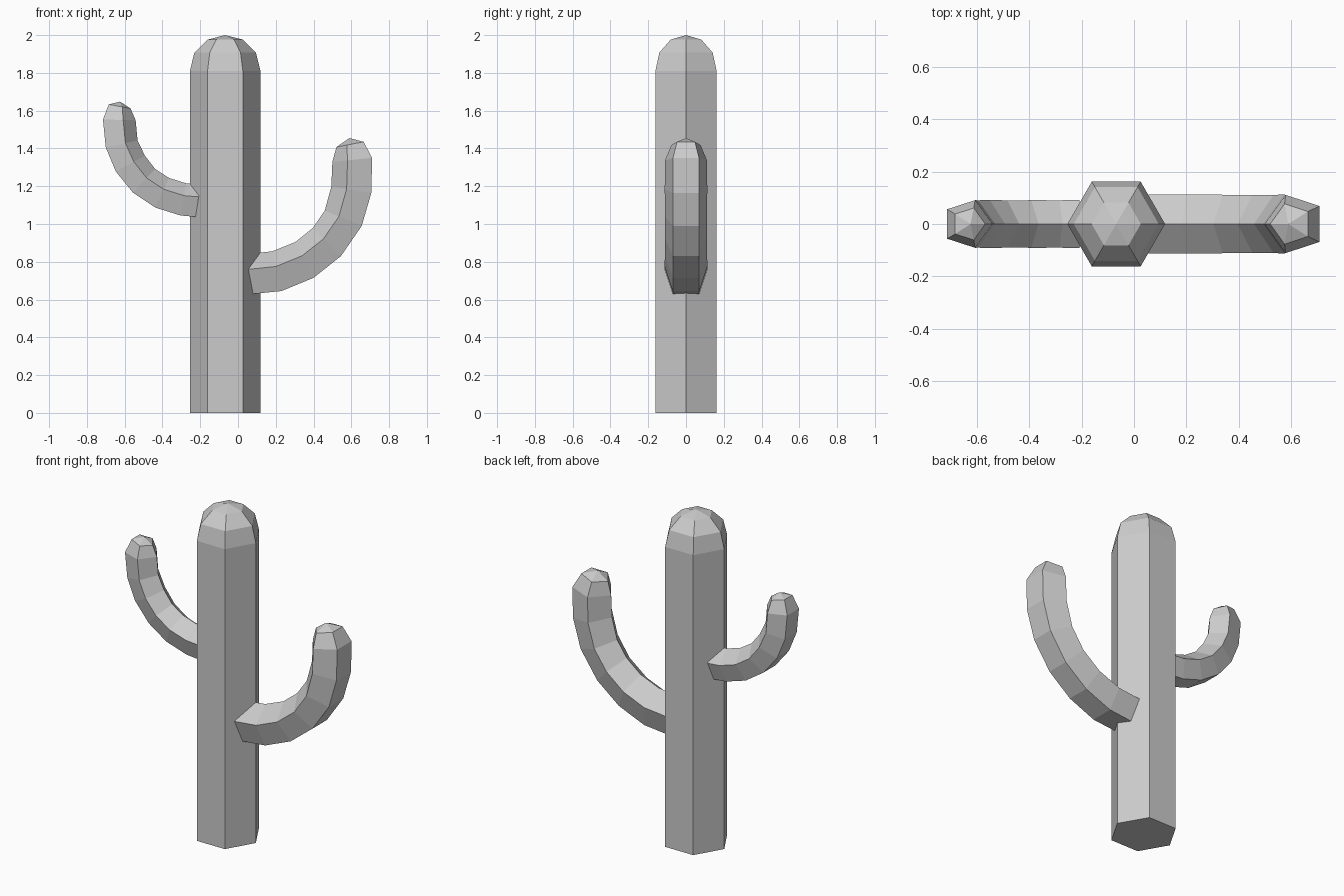
import bpy, bmesh
from math import cos, sin, pi
from mathutils import Vector

if "Cube" in bpy.data.objects:
    bpy.data.objects.remove(bpy.data.objects["Cube"])


def skin(name, rings, apex):
    """Loft equal-sized rings, flat base, fan to an apex."""
    bm = bmesh.new()
    loops = [[bm.verts.new(p) for p in ring] for ring in rings]
    top = bm.verts.new(apex)
    n = len(loops[0])
    bm.faces.new(loops[0])
    for a, b in zip(loops, loops[1:]):
        for i in range(n):
            j = (i + 1) % n
            bm.faces.new((a[i], a[j], b[j], b[i]))
    for i in range(n):
        bm.faces.new((loops[-1][i], loops[-1][(i + 1) % n], top))
    bmesh.ops.recalc_face_normals(bm, faces=bm.faces)
    mesh = bpy.data.meshes.new(name)
    bm.to_mesh(mesh)
    bm.free()
    ob = bpy.data.objects.new(name, mesh)
    bpy.context.collection.objects.link(ob)
    return ob


def arm(name, outer, mid, apex):
    """Five-sided arm: flat side on the outside of the bend, ridge inside."""
    rings = []
    for o, m in zip(outer, mid):
        o, m = Vector((o[0], 0, o[1])), Vector((m[0], 0, m[1]))
        d = m - o
        r = d.length / 1.118
        wide, narrow = Vector((0, 0.951 * r, 0)), Vector((0, 0.588 * r, 0))
        rings.append([o - narrow, o + narrow, m + wide, o + 1.618 * d, m - wide])
    return skin(name, rings, (apex[0], 0, apex[1]))


# Six-sided trunk with a rounded top
profile = [(0.187, 0), (0.187, 1.81), (0.163, 1.907), (0.094, 1.976)]
skin("trunk",
     [[(-0.068 + r * cos(i * pi / 3), r * sin(i * pi / 3), z) for i in range(6)]
      for r, z in profile], (-0.068, 0, 2.0))

# Large right arm
arm("right_arm",
    [(0.08, 0.63), (0.23, 0.645), (0.40, 0.715), (0.545, 0.83),
     (0.655, 0.99), (0.706, 1.165), (0.71, 1.35), (0.665, 1.435)],
    [(0.055, 0.76), (0.20, 0.775), (0.34, 0.832), (0.453, 0.922),
     (0.534, 1.04), (0.575, 1.185), (0.58, 1.337), (0.576, 1.418)],
    (0.59, 1.455))

# Small left arm
arm("left_arm",
    [(-0.225, 1.038), (-0.304, 1.045), (-0.438, 1.087), (-0.557, 1.167),
     (-0.647, 1.278), (-0.70, 1.405), (-0.715, 1.553), (-0.684, 1.633)],
    [(-0.208, 1.144), (-0.285, 1.15), (-0.393, 1.184), (-0.484, 1.244),
     (-0.552, 1.33), (-0.596, 1.428), (-0.608, 1.551), (-0.613, 1.62)],
    (-0.625, 1.648))
